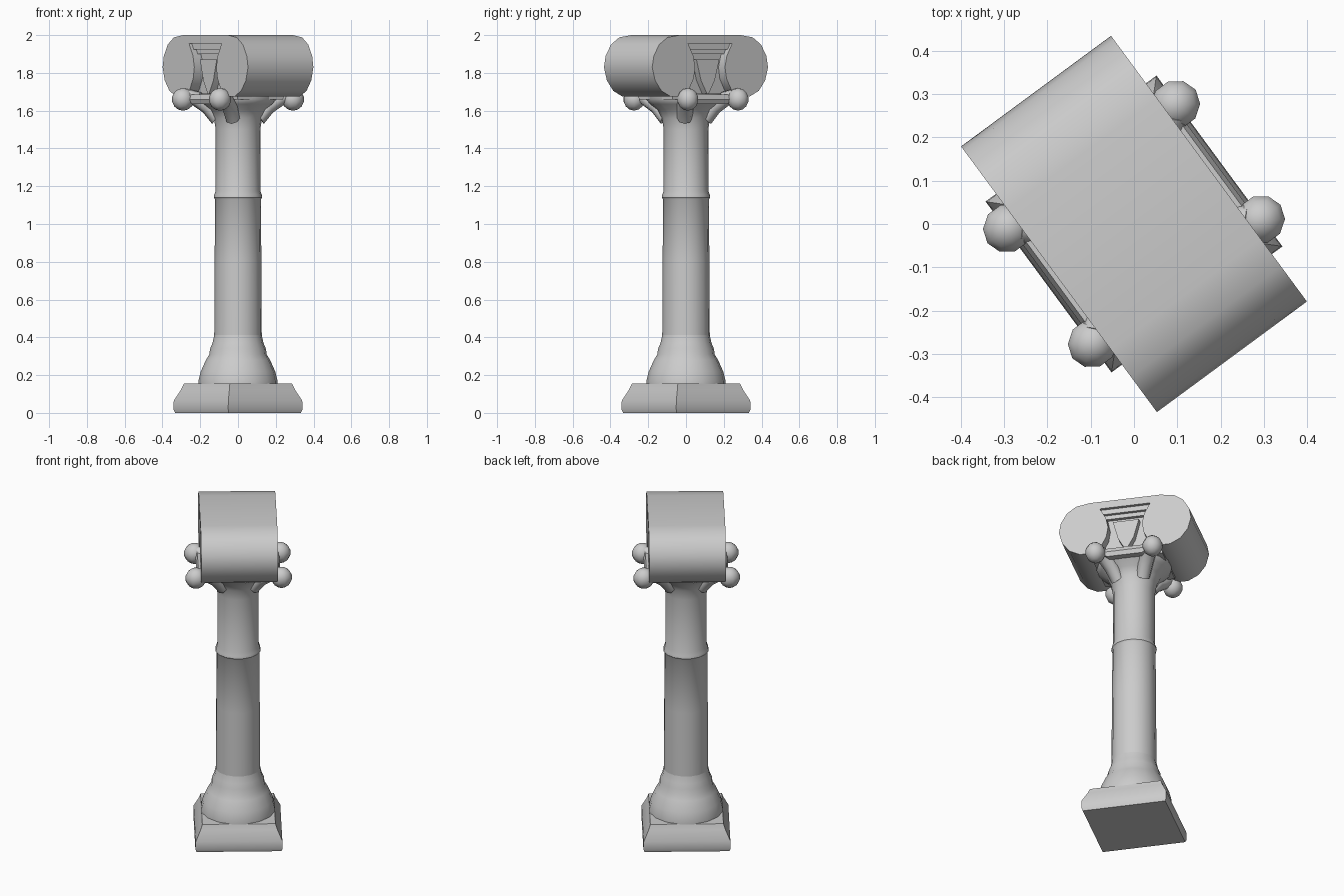
import bpy, bmesh, math
from mathutils import Matrix, Vector

cube = bpy.data.objects.get("Cube")
if cube:
    bpy.data.objects.remove(cube, do_unlink=True)

stone = bpy.data.materials.new("grey stone")
stone.use_nodes = True
colour = (0.6, 0.6, 0.6, 1)
stone.diffuse_color = colour
stone.node_tree.nodes["Principled BSDF"].inputs["Base Color"].default_value = colour

TURN = Matrix.Rotation(math.radians(-53.6), 4, "Z")  # the column stands turned


def finish(name, bm, angle=40):
    bmesh.ops.recalc_face_normals(bm, faces=bm.faces)
    bm.transform(TURN)
    mesh = bpy.data.meshes.new(name)
    bm.to_mesh(mesh)
    bm.free()
    mesh.materials.append(stone)
    obj = bpy.data.objects.new(name, mesh)
    bpy.context.collection.objects.link(obj)
    bpy.ops.object.select_all(action="DESELECT")
    obj.select_set(True)
    bpy.context.view_layer.objects.active = obj
    bpy.ops.object.shade_smooth_by_angle(angle=math.radians(angle))
    return obj


def loft(name, rings, angle=40):
    """Join rings of points into a closed skin with both ends capped."""
    bm = bmesh.new()
    loops = [[bm.verts.new(p) for p in ring] for ring in rings]
    for a, b in zip(loops, loops[1:]):
        for i in range(len(a)):
            j = (i + 1) % len(a)
            bm.faces.new((a[i], a[j], b[j], b[i]))
    bm.faces.new(loops[0])
    bm.faces.new(loops[-1])
    return finish(name, bm, angle)


def lathe(name, profile, sides=16):
    turns = [2 * math.pi * (i + 0.5) / sides for i in range(sides)]
    return loft(name, [[(r * math.cos(t), r * math.sin(t), z) for t in turns]
                       for r, z in profile])


def slab(name, profile):
    """Stack of rectangles given as half length, half depth, height."""
    return loft(name, [[(a, b, z), (-a, b, z), (-a, -b, z), (a, -b, z)]
                       for a, b, z in profile], 25)


def extrude(name, outline, y0, y1):
    return loft(name, [[(x, y, z) for x, z in outline] for y in (y0, y1)])


def ball(name, centre, size):
    bm = bmesh.new()
    bmesh.ops.create_uvsphere(bm, u_segments=10, v_segments=7, radius=1)
    bm.transform(Matrix.Translation(centre) @ Matrix.Diagonal((*size, 1)))
    return finish(name, bm, 60)


# Square plinth and the round flared foot
slab("plinth", [(.238, .238, 0), (.245, .245, .02), (.243, .243, .065),
                (.215, .215, .125), (.205, .205, .155)])
lathe("column_foot", [(.21, .14), (.21, .17), (.197, .22), (.17, .28),
                      (.152, .31), (.148, .34), (.135, .37), (.124, .42)])

# Shaft with its narrow ring, flaring into the bell
lathe("shaft", [(.126, .4), (.124, .8), (.121, 1.13), (.128, 1.14), (.126, 1.155),
                (.118, 1.175), (.118, 1.5), (.128, 1.56), (.15, 1.605),
                (.19, 1.635), (.21, 1.66), (.21, 1.69)])

# Twin scrolls rolled from one sheet
half = [(.2, 2), (.28, 1.988), (.335, 1.95), (.37, 1.89), (.381, 1.83),
        (.362, 1.76), (.32, 1.705), (.26, 1.675), (.19, 1.675), (.14, 1.71),
        (.108, 1.77), (.098, 1.83), (.11, 1.89), (.145, 1.955)]
extrude("scrolls", half + [(-x, z) for x, z in reversed(half)], -.215, .215)

# Recessed core with stepped mouldings under the top
slab("capital_core", [(.2, .15, 1.66), (.2, .16, 1.9), (.2, .18, 1.9),
                      (.2, .18, 1.925), (.2, .197, 1.925), (.2, .197, 1.97)])

for side, face in ((-1, "front"), (1, "back")):
    # Leaf tongue hanging between the scrolls
    tongue = [(0, 1.68), (.045, 1.76), (.075, 1.87), (-.075, 1.87), (-.045, 1.76)]
    extrude(f"{face}_tongue", tongue, side * .14, side * .195)
    slab(f"{face}_lip", [(.1, .02, 1.635), (.15, .03, 1.66), (.15, .02, 1.685)])
    lip = bpy.data.objects[f"{face}_lip"]
    lip.location = TURN @ Vector((0, side * .205, 0))
    for end, hand in ((-1, "left"), (1, "right")):
        # Curled knob on a stem growing out of the bell
        knob = Vector((end * .165, side * .24, 1.66))
        ball(f"{face}_{hand}_knob", knob, (.057, .06, .06))
        path = [(.075, .09, 1.56, .04), (.1, .13, 1.625, .045),
                (.13, .18, 1.665, .045), (.155, .225, 1.685, .035)]
        out = Vector((end * .55, side * .83, 0))
        across = Vector((-out.y, out.x, 0))
        rings = []
        for x, y, z, r in path:
            c = Vector((end * x, side * y, z))
            rings.append([c + r * (math.cos(t) * across
                          + math.sin(t) * (Vector((0, 0, .75)) - .5 * out))
                          for t in (k * math.pi / 4 for k in range(8))])
        loft(f"{face}_{hand}_stem", rings, 60)
